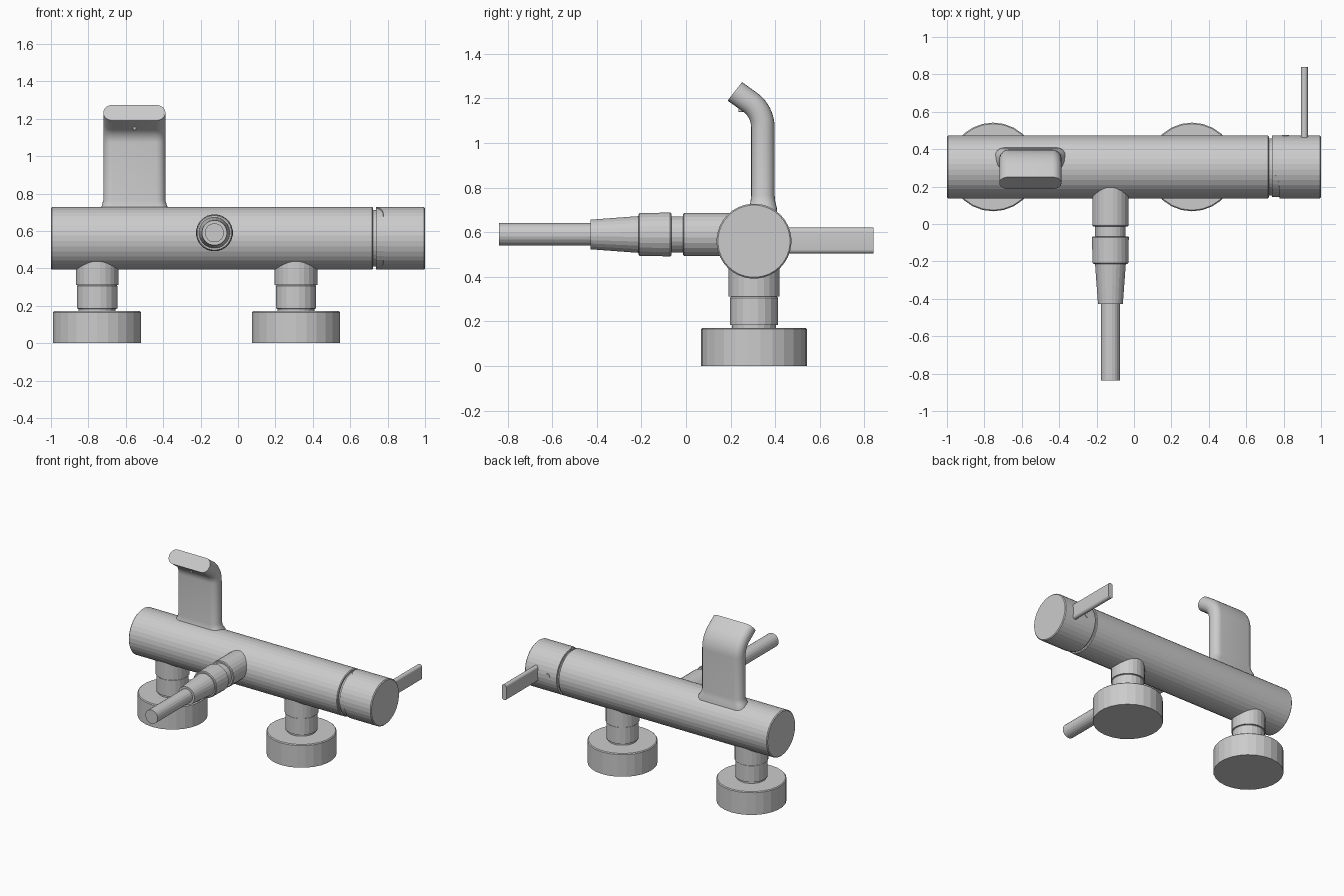
import bpy, bmesh, math
from mathutils import Vector

if "Cube" in bpy.data.objects:
    bpy.data.objects.remove(bpy.data.objects["Cube"])

metal = bpy.data.materials.new("satin_grey_metal")
metal.use_nodes = True
metal.diffuse_color = (0.6, 0.6, 0.6, 1)
metal.node_tree.nodes["Principled BSDF"].inputs["Base Color"].default_value = (0.6, 0.6, 0.6, 1)

AXES = {"X": lambda a, b, h: (h, a, b),
        "Y": lambda a, b, h: (a, h, b),
        "Z": lambda a, b, h: (a, b, h)}


def loft(name, rings, smooth=30):
    """Skin a list of closed rings and cap both ends."""
    bm = bmesh.new()
    loops = [[bm.verts.new(p) for p in ring] for ring in rings]
    n = len(loops[0])
    for lo, hi in zip(loops, loops[1:]):
        for i in range(n):
            j = (i + 1) % n
            bm.faces.new((lo[i], lo[j], hi[j], hi[i]))
    bm.faces.new(loops[0])
    bm.faces.new(loops[-1])
    bmesh.ops.recalc_face_normals(bm, faces=bm.faces)
    mesh = bpy.data.meshes.new(name)
    bm.to_mesh(mesh)
    bm.free()
    mesh.materials.append(metal)
    ob = bpy.data.objects.new(name, mesh)
    bpy.context.collection.objects.link(ob)
    if smooth:
        bpy.ops.object.select_all(action="DESELECT")
        ob.select_set(True)
        bpy.context.view_layer.objects.active = ob
        bpy.ops.object.shade_smooth_by_angle(angle=math.radians(smooth))
    return ob


def lathe(name, axis, centre, profile, segs=32, smooth=0):
    """Turn (radius, height) pairs around a world axis."""
    c = Vector(centre)
    turn = [(i + 0.5) * math.tau / segs for i in range(segs)]
    rings = [[c + Vector(AXES[axis](r * math.cos(t), r * math.sin(t), h)) for t in turn]
             for r, h in profile]
    return loft(name, rings, smooth)


def rounded(hw, ht, r, steps=6):
    """Rounded rectangle outline from its half sizes and corner radius."""
    pts = []
    for q, (sx, sy) in enumerate(((1, 1), (-1, 1), (-1, -1), (1, -1))):
        for k in range(steps + 1):
            a = (q + k / steps) * math.pi / 2
            pts.append((sx * (hw - r) + r * math.cos(a), sy * (ht - r) + r * math.sin(a)))
    return pts


# Main bar and the narrower collar that joins it to the control knob
MID = (0, 0.305, 0.56)
R = 0.168
lathe("mixer_body", "X", MID,
      [(R - .006, -1), (R, -.994), (R, .717), (R - .005, .722)], 36)
lathe("knob_groove", "X", MID, [(.152, .70), (.152, .737)], 36)
lathe("knob_collar", "X", MID, [(.162, .737), (.162, .80)], 36)

# Control knob, its inner edge reaching further in at the back
knob = lathe("control_knob", "X", MID,
             [(.16, .777), (R, .777), (R, .994), (R - .006, 1)], 36)
for v in knob.data.vertices:
    if v.co.x < .78:
        t = min(max((v.co.y - .2) / .12, 0), 1)
        v.co.x -= .04 * t * t * (3 - 2 * t)
lathe("knob_screw", "Y", (.81, 0, .57), [(.018, .45), (.018, .476)], 16)

# Flat lever behind the knob
loft("knob_lever", [[(.911 + b, y, .5625 + a) for a, b in rounded(.058, .0185, .018)]
                    for y in (.44, .84)])

# Two wall unions: flange, neck and collar
for side, x in (("right", -.753), ("left", .31)):
    at = (x, .305, 0)
    lathe(side + "_flange", "Z", at,
          [(.237, 0), (.237, .165), (.231, .171)], 26)
    lathe(side + "_neck", "Z", at,
          [(.1, .16), (.1, .183), (.109, .185), (.109, .306), (.104, .312)], 20)
    lathe(side + "_union_collar", "Z", at, [(.115, .311), (.115, .5)], 24)

# Hose outlet on the front
OUT = (-.126, 0, .59)
lathe("outlet_stub", "Y", OUT, [(.098, .28), (.098, -.008), (.093, -.013)], 24)
lathe("outlet_ring", "Y", OUT, [(.082, 0), (.082, -.075)], 24)
lathe("hose_nut", "Y", OUT,
      [(.094, -.066), (.099, -.071), (.097, -.208), (.092, -.213)], 24)
lathe("hose_sleeve", "Y", OUT, [(.084, -.20), (.067, -.428)], 24)
lathe("hose", "Y", OUT, [(.051, -.41), (.051, -.838)], 20)

# Spout: straight blade with a small foot flare, then a forward bend
frames = [(.345, z, 0, grow) for z, grow in
          ((.66, .03), (.712, .024), (.735, .008), (.765, 0), (1.07, 0))]
BEND, TILT, STEPS = .14, math.radians(52), 8
for k in range(1, STEPS + 1):
    a = TILT * k / STEPS
    frames.append((.345 - BEND * (1 - math.cos(a)), 1.07 + BEND * math.sin(a), a, 0))
frames.append((.219, 1.232, TILT, 0))
loft("spout", [[(-.554 + u, y + v * math.cos(a), z + v * math.sin(a))
                for u, v in rounded(.166 + g, .0525 + g * .4, .05)]
               for y, z, a, g in frames], 40)

# Small stud under the spout tip
lathe("spout_stud", "Y", (-.554, 0, 1.147), [(.009, .27), (.009, .236)], 12)
